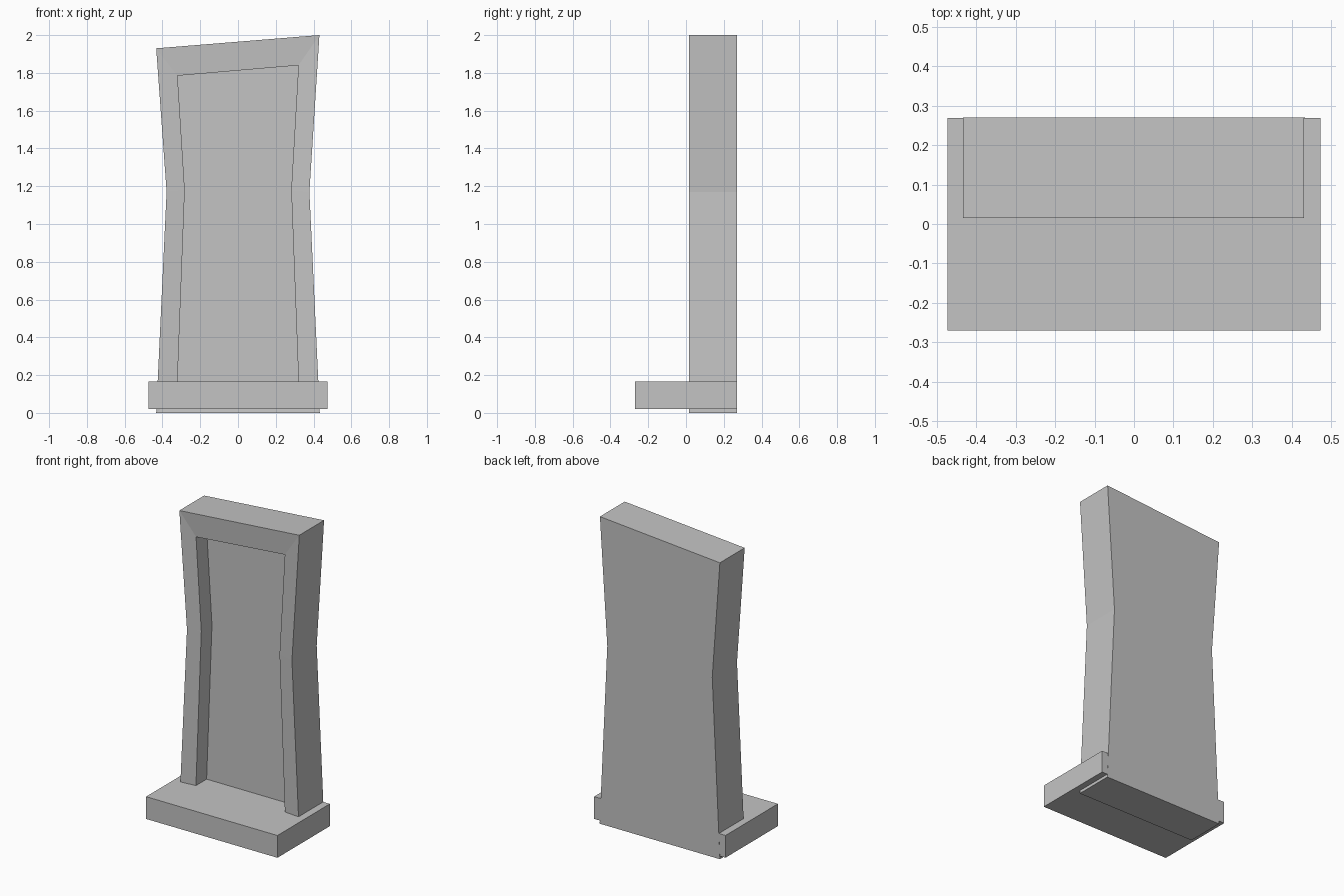
import bpy
import bmesh

cube = bpy.data.objects.get("Cube")
if cube:
    bpy.data.objects.remove(cube, do_unlink=True)

# One plain grey for the whole piece
grey = bpy.data.materials.new("stone_grey")
grey.use_nodes = True
colour = (0.55, 0.55, 0.55, 1.0)
grey.diffuse_color = colour
grey.node_tree.nodes["Principled BSDF"].inputs["Base Color"].default_value = colour


def finish(name, bm):
    bmesh.ops.recalc_face_normals(bm, faces=bm.faces)
    mesh = bpy.data.meshes.new(name)
    bm.to_mesh(mesh)
    bm.free()
    mesh.materials.append(grey)
    obj = bpy.data.objects.new(name, mesh)
    bpy.context.collection.objects.link(obj)
    return obj


def ring(bm, outline, y):
    return [bm.verts.new((x, y, z)) for x, z in outline]


def bridge(bm, a, b):
    n = len(a)
    for i in range(n):
        j = (i + 1) % n
        bm.faces.new((a[i], a[j], b[j], b[i]))


# Waisted outlines with slanted tops: outer edge and recess opening
outer = [(-0.433, 0), (0.433, 0), (0.378, 1.17), (0.431, 2.0),
         (-0.433, 1.93), (-0.378, 1.17)]
inner = [(-0.323, 0.1), (0.323, 0.1), (0.282, 1.18), (0.32, 1.84),
         (-0.32, 1.785), (-0.282, 1.18)]

# Upright body: back plate, outer sides, gently sloped frame, sunken panel
bm = bmesh.new()
rings = [ring(bm, outer, 0.27), ring(bm, outer, 0.015),
         ring(bm, inner, 0.025), ring(bm, inner, 0.135)]
for a, b in zip(rings, rings[1:]):
    bridge(bm, a, b)
bm.faces.new(rings[0])
bm.faces.new(rings[-1])
finish("upright_body", bm)

# Base slab, reaching forward of the body
bm = bmesh.new()
bmesh.ops.create_cube(bm, size=1)
bmesh.ops.scale(bm, vec=(0.946, 0.539, 0.145), verts=bm.verts)
bmesh.ops.translate(bm, vec=(0, -0.0005, 0.0925), verts=bm.verts)
finish("base_slab", bm)
